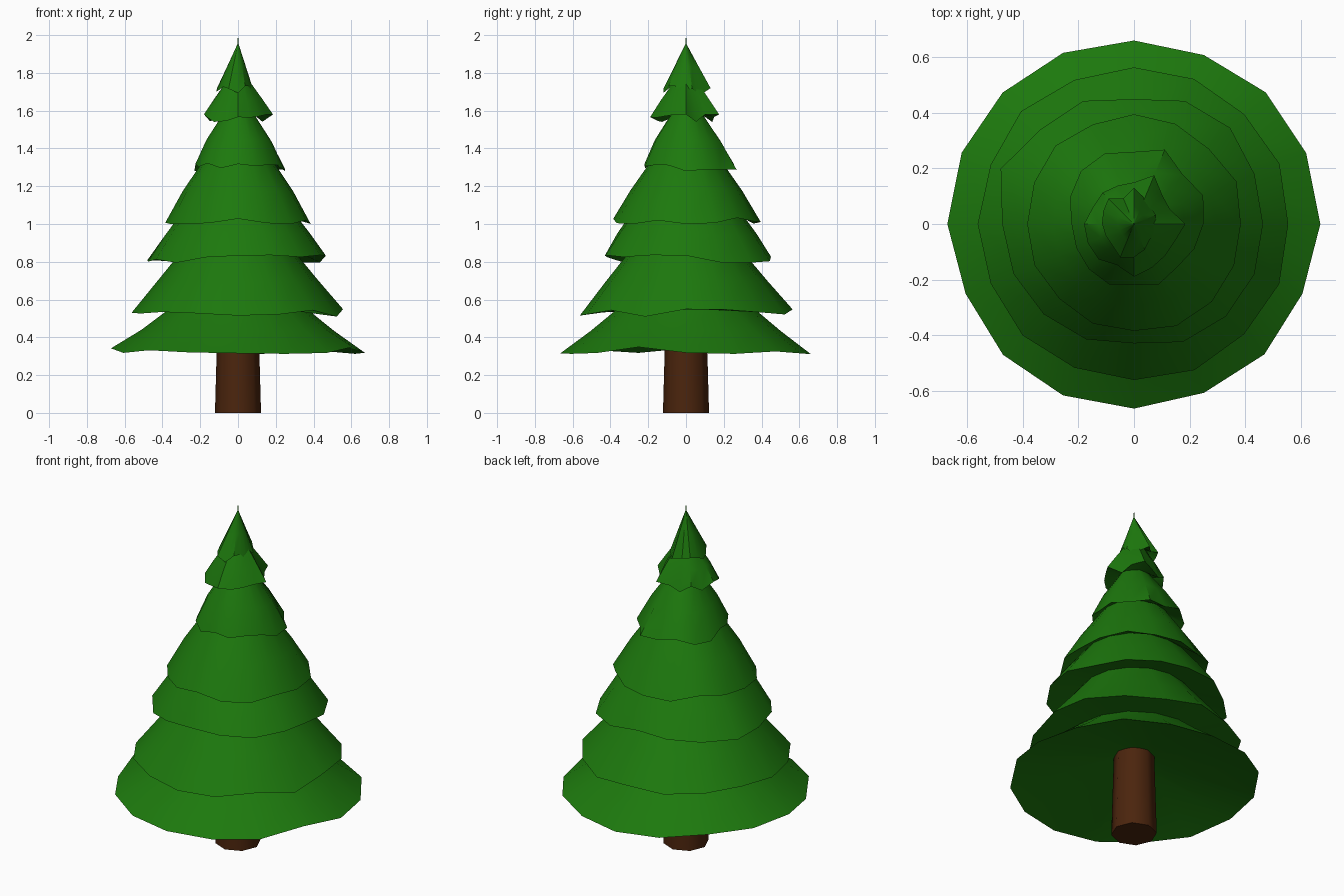
import bpy, bmesh, math, random

if "Cube" in bpy.data.objects:
    bpy.data.objects.remove(bpy.data.objects["Cube"])

random.seed(4)
SEG = 16


def material(name, rgb):
    m = bpy.data.materials.new(name)
    m.diffuse_color = (*rgb, 1)
    m.use_nodes = True
    m.node_tree.nodes["Principled BSDF"].inputs["Base Color"].default_value = m.diffuse_color
    return m


def finish(bm, name, mat, angle):
    bmesh.ops.recalc_face_normals(bm, faces=bm.faces)
    me = bpy.data.meshes.new(name)
    bm.to_mesh(me)
    bm.free()
    ob = bpy.data.objects.new(name, me)
    bpy.context.collection.objects.link(ob)
    me.materials.append(mat)
    bpy.context.view_layer.objects.active = ob
    ob.select_set(True)
    bpy.ops.object.shade_smooth_by_angle(angle=math.radians(angle))
    ob.select_set(False)


def ring(bm, radii, zs):
    n = len(radii)
    return [bm.verts.new((r * math.cos(2 * math.pi * i / n), r * math.sin(2 * math.pi * i / n), z))
            for i, (r, z) in enumerate(zip(radii, zs))]


def bridge(bm, a, b):
    n = len(a)
    for i in range(n):
        j = (i + 1) % n
        bm.faces.new((a[i], a[j], b[j], b[i]))


green = material("needles", (0.012, 0.19, 0.004))
brown = material("bark", (0.07, 0.018, 0.004))

# Trunk: slightly tapered octagonal post
bm = bmesh.new()
low = ring(bm, [0.122] * 8, [0] * 8)
high = ring(bm, [0.108] * 8, [0.50] * 8)
bridge(bm, low, high)
bm.faces.new(low)
bm.faces.new(high)
finish(bm, "trunk", brown, 50)

# Irregular outlines of the upper tiers
crown3 = [.465, .47, .49, .48, .45, .48, .48, .52, .475, .47, .46, .45, .43, .46, .47, .47]
crown5 = [.25, .27, .25, .29, .26, .275, .27, .25, .225, .225, .23, .235, .22, .235, .22, .235]
crown6 = [.185, .14, .145, .19, .15, .15, .16, .16, .18, .18, .18, .16, .19, .17, .16, .16]
crown7 = [.08, .085, .085, .10, .13, .10, .13, .12, .115, .11, .11, .13, .12, .10, .08, .085]

# Tiers: rim radii, rim z, neck radius and z where the next skirt starts, bow
tiers = [
    ([.665] * SEG, .33, .37, .545, -.012),
    ([.565] * SEG, .53, .295, .86, .0),
    (crown3, .815, .285, 1.075, .006),
    ([.39] * SEG, 1.02, .185, 1.335, .008),
    (crown5, 1.30, .085, 1.58, .012),
    (crown6, 1.56, .065, 1.745, .006),
    (crown7, 1.715, .004, 1.95, 0),
]

# Foliage: one continuous stack of drooping skirts with wavy rims
bm = bmesh.new()
prev = None
for k, (rim, z, neck, nz, bow) in enumerate(tiers):
    wobble = [random.uniform(-.022, .022) for _ in range(SEG)]
    rad = [r + random.uniform(-.010, .010) * (k in (0, 1, 3)) for r in rim]
    mean = sum(rad) / SEG
    last = k == len(tiers) - 1
    edge = ring(bm, rad, [z + w for w in wobble])
    mid = ring(bm, [(r + neck) / 2 + bow for r in rad], [(z + nz) / 2 + w * .3 for w in wobble])
    top = ring(bm, [neck + (r - mean) * (0 if last else .2) for r in rad], [nz] * SEG)
    if prev:
        bridge(bm, prev, edge)
    else:
        # Hollow underside around the trunk
        hub = ring(bm, [.10] * SEG, [.475] * SEG)
        bridge(bm, edge, hub)
        bm.faces.new(hub)
    bridge(bm, edge, mid)
    bridge(bm, mid, top)
    prev = top

# Needle-like tip
tip = bm.verts.new((0, 0, 2))
for i in range(SEG):
    bm.faces.new((prev[i], prev[(i + 1) % SEG], tip))
finish(bm, "foliage", green, 40)
